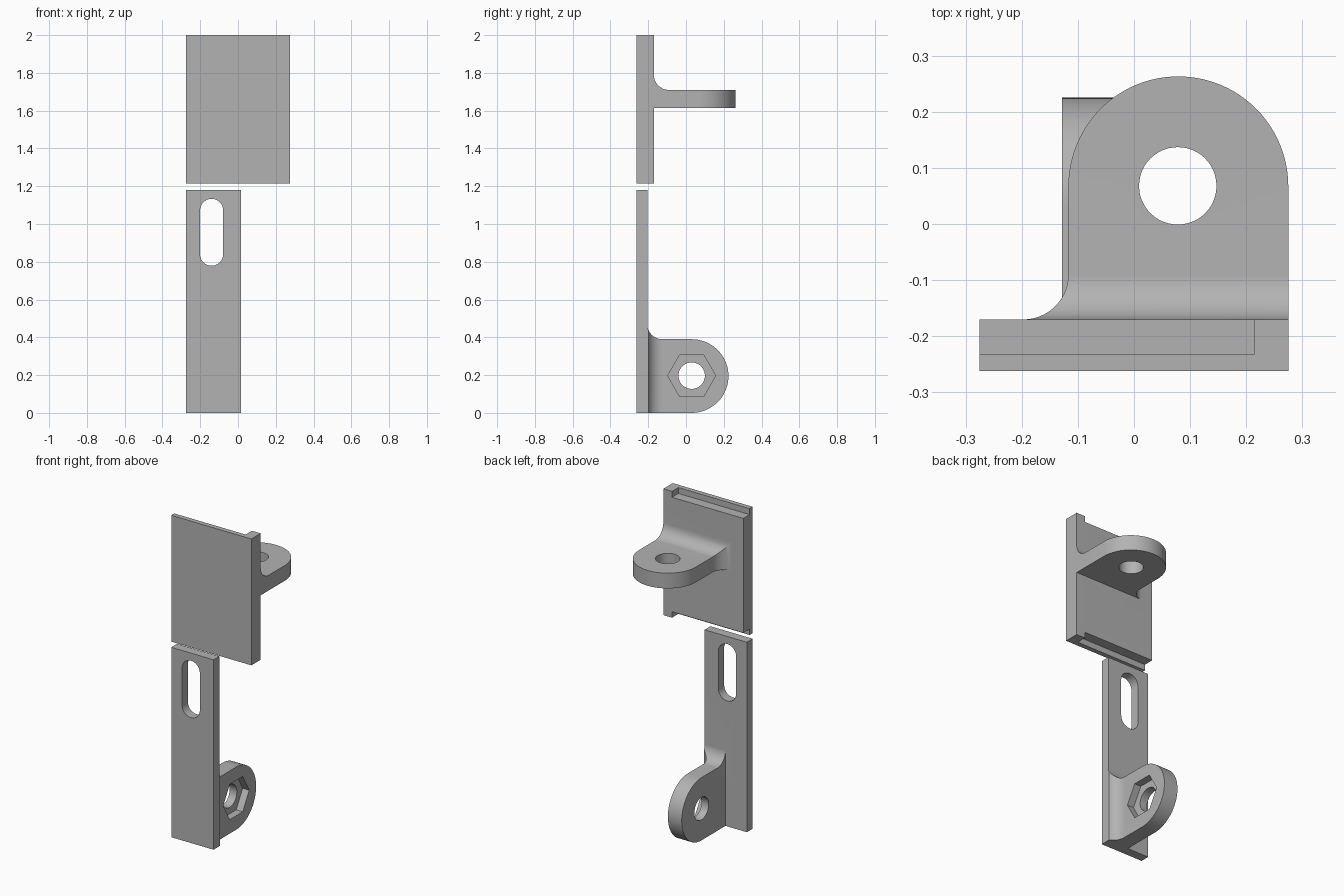
import bpy, bmesh
from math import cos, sin, radians

cube = bpy.data.objects.get("Cube")
if cube:
    bpy.data.objects.remove(cube, do_unlink=True)

grey = bpy.data.materials.new("plain grey")
grey.use_nodes = True
colour = (0.45, 0.45, 0.45, 1)
grey.diffuse_color = colour
grey.node_tree.nodes["Principled BSDF"].inputs["Base Color"].default_value = colour


def arc(cx, cy, r, start, end, steps=24):
    angles = [radians(start + (end - start) * i / steps) for i in range(steps + 1)]
    return [(cx + r * cos(a), cy + r * sin(a)) for a in angles]


def prism(name, points, axis, low, high):
    """Extrude a 2D outline along an axis from low to high."""
    place = {"x": lambda u, v, w: (w, u, v),
             "y": lambda u, v, w: (u, w, v),
             "z": lambda u, v, w: (u, v, w)}[axis]
    bm = bmesh.new()
    rings = [[bm.verts.new(place(u, v, w)) for u, v in points] for w in (low, high)]
    for ring in rings:
        bm.faces.new(ring)
    for i in range(len(points)):
        j = (i + 1) % len(points)
        bm.faces.new((rings[0][i], rings[0][j], rings[1][j], rings[1][i]))
    bmesh.ops.recalc_face_normals(bm, faces=bm.faces)
    mesh = bpy.data.meshes.new(name)
    bm.to_mesh(mesh)
    bm.free()
    mesh.materials.append(grey)
    obj = bpy.data.objects.new(name, mesh)
    bpy.context.collection.objects.link(obj)
    return obj


def box(name, x0, x1, y0, y1, z0, z1):
    return prism(name, [(x0, y0), (x1, y0), (x1, y1), (x0, y1)], "z", z0, z1)


def select(obj):
    bpy.ops.object.select_all(action="DESELECT")
    obj.select_set(True)
    bpy.context.view_layer.objects.active = obj


def combine(target, tool, operation):
    """Apply a boolean and discard the tool."""
    mod = target.modifiers.new("bool", "BOOLEAN")
    mod.solver = "EXACT"
    mod.operation = operation
    mod.object = tool
    select(target)
    bpy.ops.object.modifier_apply(modifier=mod.name)
    bpy.data.objects.remove(tool, do_unlink=True)


FILLET = 0.08

# Upper plate with a rebate behind the front lip at top and bottom
upper = box("upper_bracket", -0.275, 0.275, -0.262, -0.17, 1.215, 2.0)

# Upper lug: plan outline crossed with a filleted side outline
lug = prism("lug", [(0.275, -0.2)] + arc(0.079, 0.067, 0.196, 0, 180, 48)
            + arc(-0.197, -0.09, FILLET, 0, -90) + [(-0.197, -0.2)], "z", 1.5, 1.9)
side = prism("lug_side", [(-0.22, 1.615), (0.4, 1.615), (0.4, 1.71)]
             + arc(-0.09, 1.79, FILLET, 270, 180) + [(-0.22, 1.79)], "x", -0.4, 0.4)
combine(lug, side, "INTERSECT")
combine(upper, lug, "UNION")
for low, high in ((1.1, 1.252), (1.963, 2.1)):
    combine(upper, box("rebate", -0.4, 0.215, -0.232, -0.1, low, high), "DIFFERENCE")
combine(upper, prism("lug_hole", arc(0.078, 0.068, 0.069, 0, 352.5, 47), "z", 1.5, 1.9),
        "DIFFERENCE")

# Lower strip
lower = box("lower_bracket", -0.275, 0.015, -0.262, -0.205, 0, 1.18)

# Lower tab: side outline crossed with a filleted plan outline
tab = prism("tab", [(-0.24, 0)] + arc(0.03, 0.195, 0.195, -90, 90, 48)
            + arc(-0.125, 0.47, FILLET, 270, 180) + [(-0.24, 0.47)], "x", -0.3, 0.3)
plan = prism("tab_plan", [(0.015, -0.25), (-0.128, -0.25), (-0.128, 0.4), (-0.033, 0.4)]
             + arc(0.047, -0.125, FILLET, 180, 246.4), "z", -0.2, 0.7)
combine(tab, plan, "INTERSECT")
combine(lower, tab, "UNION")

# Slot, bolt hole and hexagonal nut pocket
slot = arc(-0.14, 1.072, 0.061, 0, 180) + arc(-0.14, 0.84, 0.061, 180, 360)
combine(lower, prism("slot", slot, "y", -0.4, -0.1), "DIFFERENCE")
combine(lower, prism("bolt_hole", arc(0.03, 0.197, 0.07, 0, 352.5, 47), "x", -0.3, 0.2),
        "DIFFERENCE")
combine(lower, prism("nut_pocket", arc(0.03, 0.197, 0.127, 0, 300, 5), "x", -0.078, 0.2),
        "DIFFERENCE")

for obj in (upper, lower):
    select(obj)
    bpy.ops.object.shade_smooth_by_angle(angle=radians(25))
